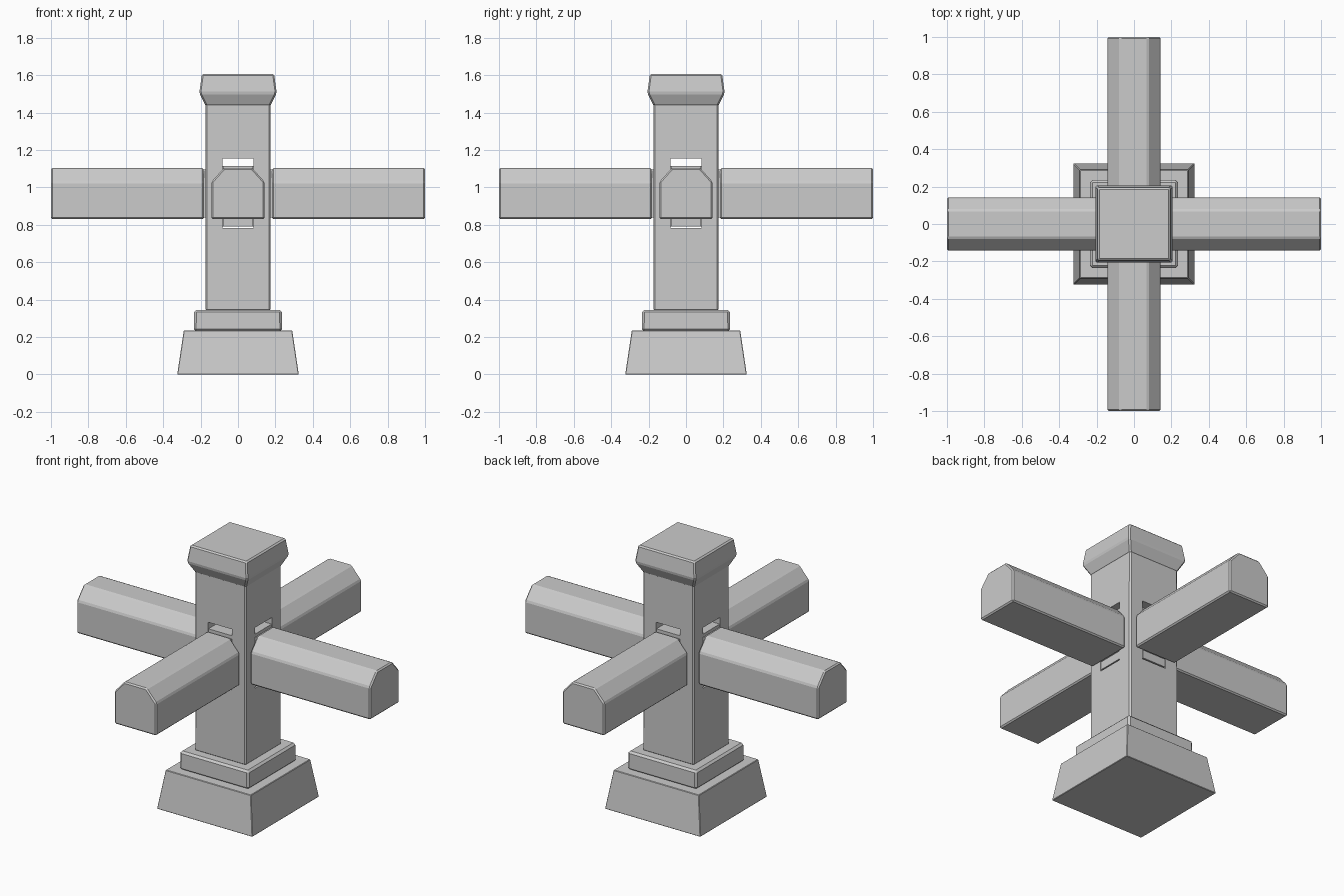
import bpy, bmesh, math
from mathutils import Matrix

if "Cube" in bpy.data.objects:
    bpy.data.objects.remove(bpy.data.objects["Cube"])


def make_object(name, bm, bevel=0.0):
    bmesh.ops.recalc_face_normals(bm, faces=bm.faces)
    mesh = bpy.data.meshes.new(name)
    bm.to_mesh(mesh)
    bm.free()
    ob = bpy.data.objects.new(name, mesh)
    bpy.context.collection.objects.link(ob)
    if bevel:
        mod = ob.modifiers.new("edge_bevel", 'BEVEL')
        mod.width = bevel
        mod.segments = 1
        mod.limit_method = 'ANGLE'
    return ob


def square_stack(name, levels, bevel=0.0):
    """Square column from (half width, height) levels."""
    bm = bmesh.new()
    rings = [[bm.verts.new((sx * h, sy * h, z))
              for sx, sy in ((-1, -1), (1, -1), (1, 1), (-1, 1))] for h, z in levels]
    for a, b in zip(rings, rings[1:]):
        for i in range(4):
            j = (i + 1) % 4
            bm.faces.new((a[i], a[j], b[j], b[i]))
    bm.faces.new(rings[0][::-1])
    bm.faces.new(rings[-1])
    return make_object(name, bm, bevel)


def beam(name, profile, x0, x1, angle, bevel=0.0):
    """Extrude a (y, z) profile along x, then turn it around z."""
    bm = bmesh.new()
    face = bm.faces.new([bm.verts.new((x0, y, z)) for y, z in profile])
    ext = bmesh.ops.extrude_face_region(bm, geom=[face])
    moved = [v for v in ext["geom"] if isinstance(v, bmesh.types.BMVert)]
    bmesh.ops.translate(bm, verts=moved, vec=(x1 - x0, 0, 0))
    bm.transform(Matrix.Rotation(angle, 4, 'Z'))
    return make_object(name, bm, bevel)


def rect(half, z0, z1):
    return [(-half, z0), (half, z0), (half, z1), (-half, z1)]


# Stepped base and cap
square_stack("base", [(0.325, 0), (0.29, 0.235)], 0.003)
square_stack("plinth", [(0.236, 0.23), (0.234, 0.345)], 0.012)
square_stack("cap", [(0.172, 1.435), (0.207, 1.505), (0.193, 1.607)], 0.008)

# Post with mortises through both axes
post = square_stack("post", [(0.174, 0.34), (0.173, 1.45)], 0.008)
for i in range(2):
    cutter = beam(f"mortise_cutter_{i}", rect(0.082, 0.782, 1.155), -0.3, 0.3, i * math.pi / 2)
    cutter.hide_render = True
    cutter.hide_set(True)
    cutter.display_type = 'WIRE'
    cut = post.modifiers.new("mortise", 'BOOLEAN')
    cut.operation = 'DIFFERENCE'
    cut.solver = 'EXACT'
    cut.object = cutter

# Four chamfered arms with tenons that meet inside the post
arm_profile = [(-0.142, 0.83), (0.142, 0.83), (0.142, 1.03), (0.075, 1.105),
               (-0.075, 1.105), (-0.142, 1.03)]
for i, side in enumerate(("right", "back", "left", "front")):
    turn = i * math.pi / 2
    beam(f"{side}_arm", arm_profile, 0.183, 1.0, turn, 0.008)
    beam(f"{side}_tenon", rect(0.08, 0.79, 1.115), 0.08, 0.173, turn)
    beam(f"{side}_tenon_neck", rect(0.08, 0.84, 1.095), 0.17, 0.19, turn)
beam("tenon_core", rect(0.08, 0.79, 1.115), -0.08, 0.08, 0)
